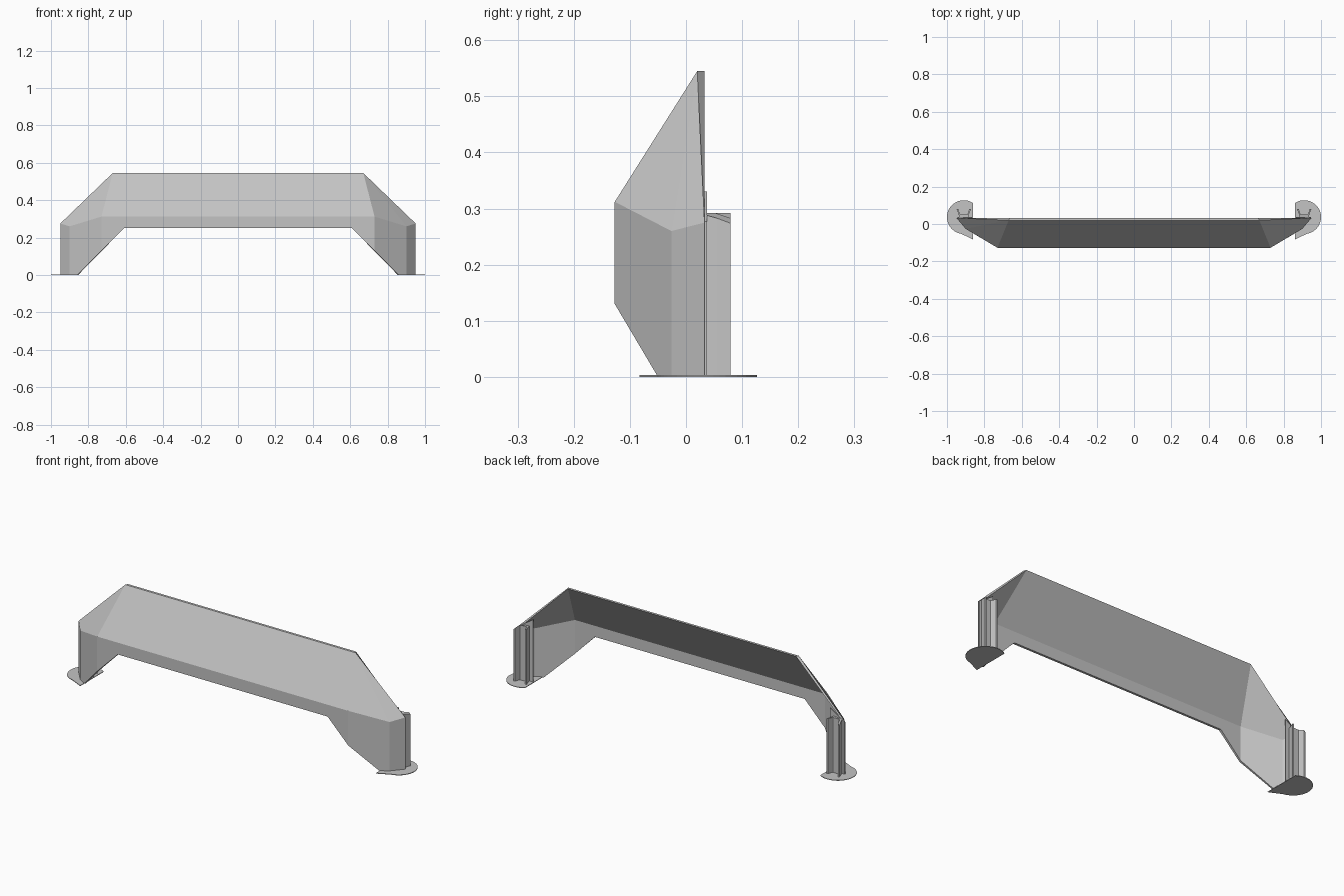
import bpy, bmesh, math

cube = bpy.data.objects.get("Cube")
if cube:
    bpy.data.objects.remove(cube, do_unlink=True)

grey = bpy.data.materials.new("light_grey")
grey.use_nodes = True
grey.diffuse_color = (0.55, 0.55, 0.55, 1)
grey.node_tree.nodes["Principled BSDF"].inputs["Base Color"].default_value = (0.55, 0.55, 0.55, 1)


def make_object(name, bm):
    """Turn a bmesh of the left half into an object mirrored across x."""
    mesh = bpy.data.meshes.new(name)
    bm.to_mesh(mesh)
    bm.free()
    mesh.materials.append(grey)
    obj = bpy.data.objects.new(name, mesh)
    bpy.context.collection.objects.link(obj)
    mirror = obj.modifiers.new("mirror", 'MIRROR')
    mirror.merge_threshold = 0.0005
    return obj


def prism(name, outline, top, bottom=0.0):
    """Extrude a plan outline; top(x) gives the height of the upper end."""
    bm = bmesh.new()
    low = [bm.verts.new((x, y, bottom)) for x, y in outline]
    high = [bm.verts.new((x, y, top(x))) for x, y in outline]
    bm.faces.new(low)
    bm.faces.new(high)
    for i in range(len(low)):
        j = (i + 1) % len(low)
        bm.faces.new((low[i], low[j], high[j], high[i]))
    bmesh.ops.recalc_face_normals(bm, faces=bm.faces)
    return make_object(name, bm)


# Folded bumper shell: outer point, then offset to the inner skin
T, W = 0.013, 0.012
shell_points = {
    "T0": ((0, 0.02, 0.545), (0, T, 0)),
    "T1": ((0.67, 0.02, 0.545), (-0.007, T, 0)),
    "R0": ((0, -0.127, 0.312), (0, W, -0.004)),
    "R1": ((0.73, -0.127, 0.312), (-0.003, W, -0.004)),
    "R2": ((0.90, -0.026, 0.26), (-0.008, 0.008, -0.003)),
    "R3": ((0.95, 0.033, 0.275), (-T, 0, 0)),
    "B0": ((0, -0.127, 0.25), (0, W, 0)),
    "B1": ((0.61, -0.127, 0.25), (0, W, 0)),
    "B2": ((0.73, -0.127, 0.13), (-0.003, W, 0)),
    "B3": ((0.86, -0.05, 0), (-0.005, 0.01, 0)),
    "B4": ((0.90, -0.026, 0), (-0.008, 0.008, 0)),
    "B5": ((0.95, 0.033, 0), (-T, 0, 0)),
}
panels = ["T0 R0 R1 T1", "T1 R1 R2", "T1 R2 R3", "R0 B0 B1 B2 R1",
          "R1 B2 B3 B4 R2", "R2 B4 B5 R3"]
rim = "B0 B1 B2 B3 B4 B5 R3 T1 T0".split()

bm = bmesh.new()
outer = {k: bm.verts.new(p) for k, (p, d) in shell_points.items()}
inner = {k: bm.verts.new([a + b for a, b in zip(p, d)])
         for k, (p, d) in shell_points.items()}
for panel in panels:
    keys = panel.split()
    bm.faces.new([outer[k] for k in keys])
    bm.faces.new([inner[k] for k in reversed(keys)])
for a, b in zip(rim, rim[1:]):
    bm.faces.new((outer[b], outer[a], inner[a], inner[b]))
make_object("bumper_shell", bm)

# Round foot plates, cut straight on the inner side with a pointed front corner
cx, cy, r = 0.91, 0.037, 0.09
start, end, steps = math.radians(56), math.radians(-100), 28
sweep = end - start + 2 * math.pi
foot = [(0.86, -0.083), (0.86, cy + r * math.sin(start))]
for i in range(steps + 1):
    a = math.pi - start - sweep * i / steps
    foot.append((cx + r * math.cos(a), cy + r * math.sin(a)))
foot = [foot[0]] + [p for p in foot[1:] if p[0] >= 0.86 - 1e-4]
prism("foot_plates", foot, lambda x: 0.003)

# Mounting plates behind the shell ends
prism("mounting_plates", [(0.865, 0.033), (0.945, 0.033), (0.945, 0.037), (0.865, 0.037)],
      lambda x: min(0.33, 1.222 - x))

# Splayed channel posts
half = [(0.024, 0.037), (0.029, 0.055), (0.038, 0.079), (0.029, 0.079),
        (0.021, 0.055), (0.019, 0.052)]
channel = [(cx + x, y) for x, y in half] + [(cx - x, y) for x, y in reversed(half)]
prism("channel_posts", channel, lambda x: min(0.292, 1.222 - x))
